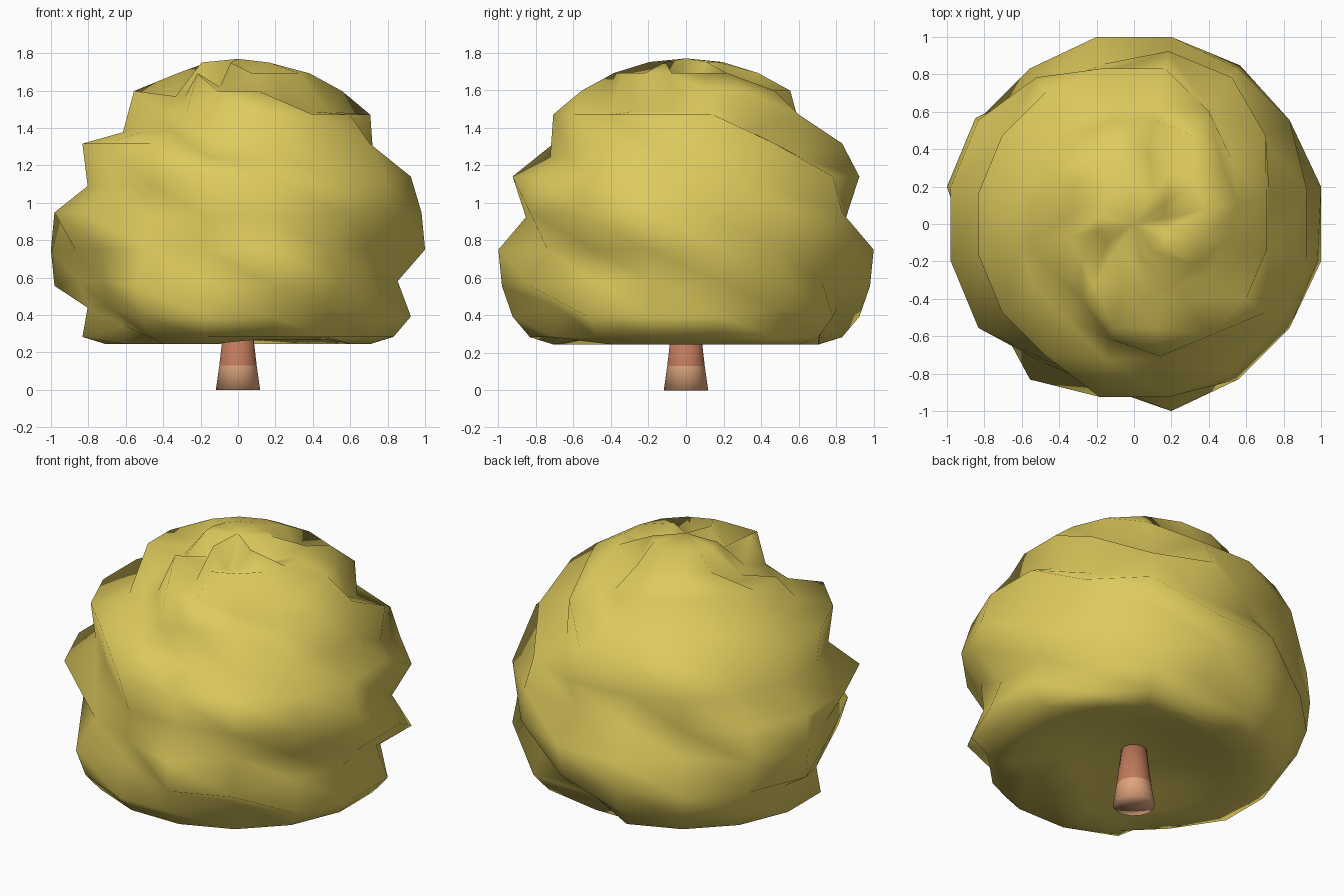
import bpy, bmesh, math
from mathutils import Vector

if "Cube" in bpy.data.objects:
    bpy.data.objects.remove(bpy.data.objects["Cube"])


def material(name, r, g, b):
    lin = [((c / 255 + 0.055) / 1.055) ** 2.4 for c in (r, g, b)]
    m = bpy.data.materials.new(name)
    m.diffuse_color = (*lin, 1)
    m.use_nodes = True
    m.node_tree.nodes["Principled BSDF"].inputs["Base Color"].default_value = m.diffuse_color
    return m


def lathe(name, profile, sides, mats, warp=None):
    """Closed surface of revolution; warp(ring, side, point) may move points."""
    bm = bmesh.new()
    rings = []
    for i, (r, z) in enumerate(profile):
        if r < 1e-4:
            rings.append([bm.verts.new((0, 0, z))])
            continue
        ring = []
        for s in range(sides):
            a = 2 * math.pi * (s + 0.5) / sides
            p = Vector((r * math.cos(a), r * math.sin(a), z))
            ring.append(bm.verts.new(warp(i, s, p) if warp else p))
        rings.append(ring)
    for lo, hi in zip(rings, rings[1:]):
        for s in range(sides):
            t = (s + 1) % sides
            if len(lo) == 1:
                bm.faces.new((lo[0], hi[t], hi[s]))
            elif len(hi) == 1:
                bm.faces.new((lo[s], lo[t], hi[0]))
            else:  # diagonals all lean the same way, giving spiral ridges
                bm.faces.new((lo[s], lo[t], hi[s]))
                bm.faces.new((lo[t], hi[t], hi[s]))
    bmesh.ops.recalc_face_normals(bm, faces=bm.faces[:])
    for f in bm.faces:
        f.smooth = True
    me = bpy.data.meshes.new(name)
    bm.to_mesh(me)
    bm.free()
    for m in mats:
        me.materials.append(m)
    ob = bpy.data.objects.new(name, me)
    bpy.context.collection.objects.link(ob)
    return ob


leaf = material("leaf_yellow", 222, 203, 93)
bark = material("bark_red_brown", 192, 123, 92)
bark_light = material("bark_light_tan", 221, 164, 122)

# Canopy: domed top, rounded skirt, shallow hollow underside
R, MID, STEP = 1.02, 0.75, math.pi / 16
profile = [(0, 0.37), (0.20, 0.35), (0.39, 0.31), (0.567, 0.27)]
for k in range(-4, 9):
    a = k * STEP
    z = MID + (R * math.sin(a) if k >= 0 else 0.505 * math.sin(2 * a))
    profile.append((R * math.cos(a) if k < 8 else 0, z))

# Leafy dents pushed towards the middle: level from widest ring -> sides
DENTS = {
    -4: (12, 13),
    -3: (3, 9),
    -2: (1, 3, 7, 8, 9, 13),
    -1: (0, 2, 8, 9, 11, 14, 15),
    0: (1, 5, 8, 9, 10, 11, 13, 14),
    1: (0, 3, 4, 5, 10, 11, 12),
    2: (1, 4, 6, 7, 8, 9, 10),
    3: (0, 2, 11, 12, 13, 15),
    4: (1, 3, 4, 5, 6, 7, 8, 9, 10, 11),
    5: (9, 10, 13, 14, 15),
    6: (2, 7, 8, 9, 11),
    7: (0, 9, 10, 12, 13, 15),
}


def dent(i, s, p):
    if s in DENTS.get(i - 8, ()):
        c = Vector((0, 0, MID))
        return c + (p - c) * 0.87
    return p


lathe("canopy", profile, 16, [leaf], dent)

# Trunk: tapered, with a lighter foot
trunk = lathe("trunk", [(0, 0), (0.121, 0), (0.102, 0.13), (0.07, 0.40), (0, 0.40)],
              16, [bark, bark_light])
for f in trunk.data.polygons:
    f.material_index = 1 if f.center.z < 0.12 else 0
